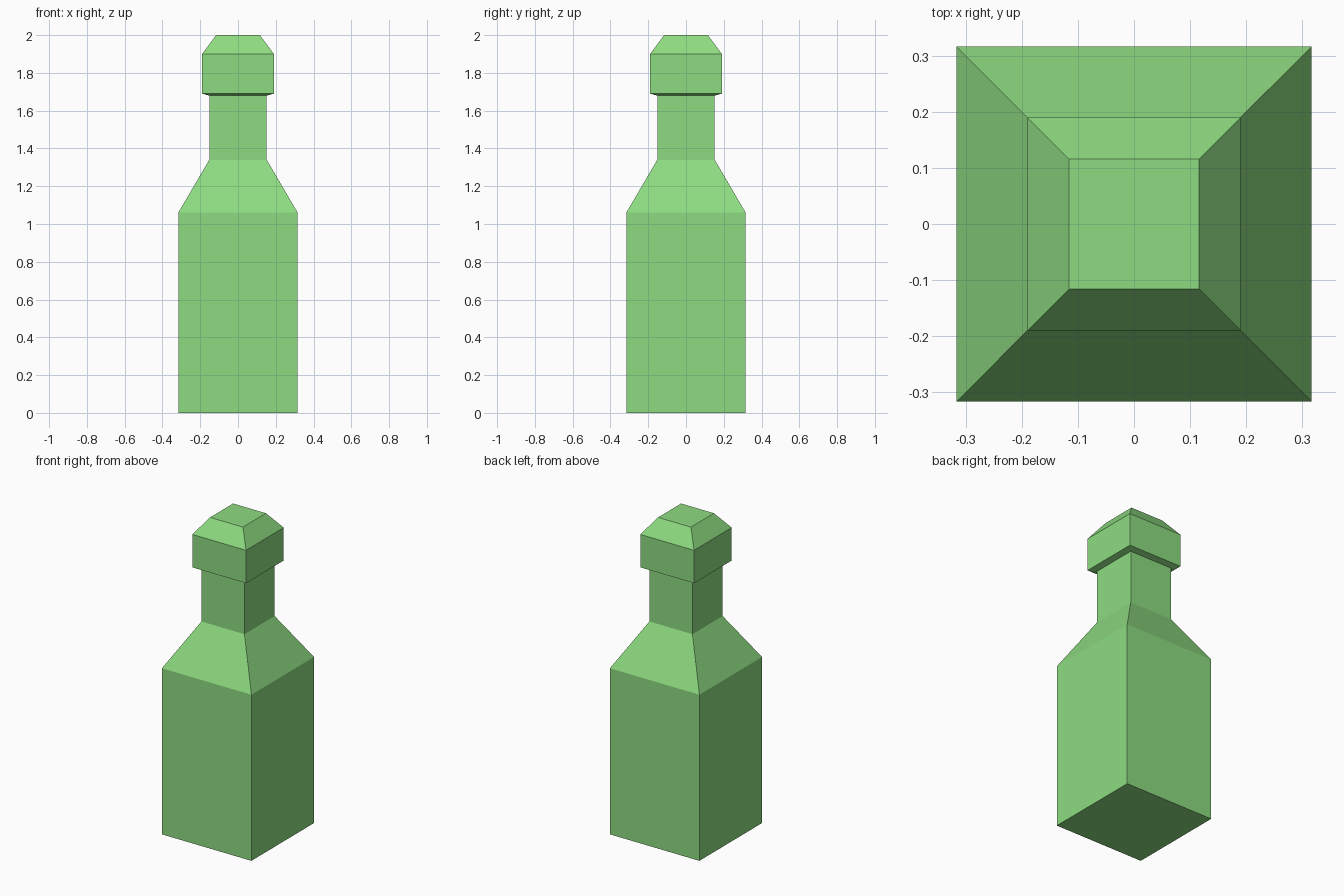
import bpy
import bmesh

if "Cube" in bpy.data.objects:
    bpy.data.objects.remove(bpy.data.objects["Cube"])

green = bpy.data.materials.new("bottle green")
green.diffuse_color = (0.27, 0.71, 0.22, 1.0)
green.use_nodes = True
green.node_tree.nodes["Principled BSDF"].inputs["Base Color"].default_value = green.diffuse_color


def square_loft(name, profile, close_bottom=False, close_top=False):
    """Loft square rings given as (half width, height)."""
    bm = bmesh.new()
    rings = [[bm.verts.new((sx * r, sy * r, z))
              for sx, sy in ((-1, -1), (1, -1), (1, 1), (-1, 1))]
             for r, z in profile]
    for a, b in zip(rings, rings[1:]):
        for i in range(4):
            j = (i + 1) % 4
            bm.faces.new((a[i], a[j], b[j], b[i]))
    if close_bottom:
        bm.faces.new(rings[0][::-1])
    if close_top:
        bm.faces.new(rings[-1])
    mesh = bpy.data.meshes.new(name)
    bm.to_mesh(mesh)
    bm.free()
    mesh.materials.append(green)
    obj = bpy.data.objects.new(name, mesh)
    bpy.context.collection.objects.link(obj)
    return obj


# Body, sloped shoulder and neck
square_loft("bottle_body",
            [(0.316, 0.0), (0.316, 1.06), (0.152, 1.34), (0.152, 1.68)],
            close_bottom=True)

# Cap with a slightly sloped underside and a chamfered top, joined to the neck
square_loft("bottle_cap",
            [(0.152, 1.68), (0.19, 1.69), (0.19, 1.90), (0.116, 2.0)],
            close_top=True)
